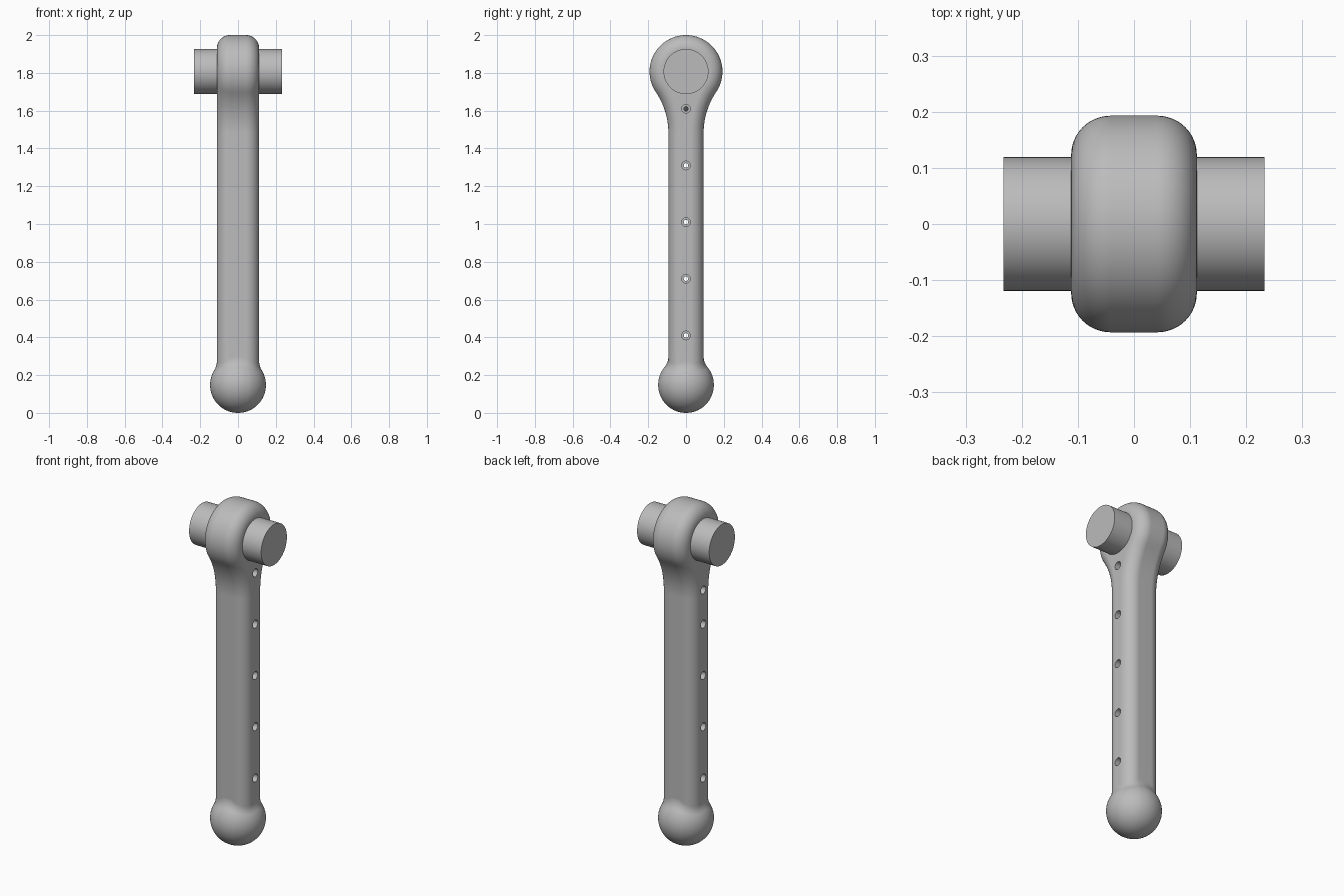
import bpy, bmesh
from math import sin, cos, pi, sqrt, atan2, hypot

cube = bpy.data.objects.get("Cube")
if cube:
    bpy.data.objects.remove(cube, do_unlink=True)

HALF_X, HALF_Y, EDGE = 0.112, 0.093, 0.07      # stem half sizes, edge rounding
HEAD_Z, HEAD_R, NECK_R = 1.807, 0.193, 0.39    # head disc and its neck fillet
BALL_R, COLLAR_R, SEAM_Z = 0.148, 0.09, 0.35   # ball, its fillet, joint height
PIN_R, PIN_X = 0.119, 0.233

grey = bpy.data.materials.new("plain grey")
grey.use_nodes = True
grey.diffuse_color = (0.5, 0.5, 0.5, 1)
grey.node_tree.nodes["Principled BSDF"].inputs["Base Color"].default_value = (0.5, 0.5, 0.5, 1)


def span(a, b, n):
    return [a + (b - a) * i / n for i in range(n + 1)]


def loft(name, rings, cap_start=True, cap_end=True):
    """Skin a list of closed rings with equal point counts."""
    bm = bmesh.new()
    loops = [[bm.verts.new(p) for p in ring] for ring in rings]
    n = len(loops[0])
    for a, b in zip(loops, loops[1:]):
        for i in range(n):
            j = (i + 1) % n
            bm.faces.new((a[i], a[j], b[j], b[i]))
    if cap_start:
        bm.faces.new(loops[0][::-1])
    if cap_end:
        bm.faces.new(loops[-1])
    bmesh.ops.remove_doubles(bm, verts=bm.verts, dist=1e-5)
    bmesh.ops.recalc_face_normals(bm, faces=bm.faces)
    mesh = bpy.data.meshes.new(name)
    bm.to_mesh(mesh)
    bm.free()
    mesh.materials.append(grey)
    obj = bpy.data.objects.new(name, mesh)
    bpy.context.collection.objects.link(obj)
    return obj


def activate(obj):
    bpy.ops.object.select_all(action='DESELECT')
    obj.select_set(True)
    bpy.context.view_layer.objects.active = obj


def smooth(obj):
    activate(obj)
    bpy.ops.object.shade_smooth_by_angle(angle=0.6)
    obj.modifiers.new("Weighted normals", 'WEIGHTED_NORMAL').keep_sharp = True


def circle(x, r, z, n):
    return [(x, r * cos(2 * pi * i / n), z + r * sin(2 * pi * i / n)) for i in range(n)]


# Arm: stem and round head, one outline inset towards both sides
def outline(x, inset):
    neck_y = HALF_Y + NECK_R
    drop = sqrt((HEAD_R + NECK_R) ** 2 - neck_y ** 2)
    tilt = atan2(drop, neck_y)
    side = [(HALF_Y - inset, SEAM_Z)]
    r = NECK_R + inset
    side += [(neck_y + r * cos(a), HEAD_Z - drop + r * sin(a)) for a in span(pi, pi - tilt, 14)]
    r = HEAD_R - inset
    side += [(r * cos(a), HEAD_Z + r * sin(a)) for a in span(-tilt, pi / 2, 28)[1:]]
    side += [(-y, z) for y, z in side[-2::-1]]
    return [(x, y, z) for y, z in side]


half = [(HALF_X - EDGE + EDGE * sin(t), EDGE * (1 - cos(t))) for t in span(0, pi / 2, 12)]
layers = [(-x, d) for x, d in reversed(half)] + half
arm = loft("arm", [outline(x, d) for x, d in layers])

# Stepped cross holes; the topmost runs at a slant
for z_left, z_right in [(0.41, 0.41), (0.71, 0.71), (1.01, 1.01), (1.31, 1.31), (1.61, 1.51)]:
    wide, narrow = 0.023, 0.012
    steps = [(0.13, wide, z_left), (0.07, wide, z_left), (0.07, narrow, z_left),
             (-0.07, narrow, z_right), (-0.07, wide, z_right), (-0.13, wide, z_right)]
    cutter = loft("hole_cutter", [circle(x, r, z, 24) for x, r, z in steps])
    cutter.hide_render = True
    activate(arm)
    cut = arm.modifiers.new("Hole", 'BOOLEAN')
    cut.operation, cut.solver, cut.object = 'DIFFERENCE', 'EXACT', cutter
    bpy.ops.object.modifier_apply(modifier=cut.name)
    bpy.data.objects.remove(cutter, do_unlink=True)
smooth(arm)


# Ball end: stem section flowing through a fillet into a sphere
def section():
    pts = []
    for k, (sx, sy) in enumerate([(1, 1), (-1, 1), (-1, -1), (1, -1)]):
        corner = [(sx * (HALF_X - EDGE) + EDGE * cos(a), sy * (HALF_Y - EDGE) + EDGE * sin(a))
                  for a in span(k * pi / 2, (k + 1) * pi / 2, 12)]
        pts += corner
        # Extra points along the flat that follows this corner
        ex, ey = corner[-1]
        fx, fy = (-ex, ey) if k % 2 == 0 else (ex, -ey)
        pts += [(ex + (fx - ex) * f, ey + (fy - ey) * f) for f in span(0, 1, 5)[1:-1]]
    return pts


def column(px, py):
    rp = hypot(px, py)
    rise = sqrt((BALL_R + COLLAR_R) ** 2 - (rp + COLLAR_R) ** 2)
    tilt = atan2(rise, rp + COLLAR_R)
    path = [(rp, SEAM_Z)]
    path += [(rp + COLLAR_R + COLLAR_R * cos(a), BALL_R + rise + COLLAR_R * sin(a))
             for a in span(pi, pi + tilt, 10)]
    path += [(BALL_R * cos(a), BALL_R + BALL_R * sin(a)) for a in span(tilt, -pi / 2, 28)[1:]]
    return [(px / rp * r, py / rp * r, z) for r, z in path]


rings = list(zip(*[column(x, y) for x, y in section()]))
smooth(loft("ball_end", rings, False, False))

# Cross pin stubs on both sides of the head
for side, sign in (("left", 1), ("right", -1)):
    pin = loft("pin_" + side, [circle(sign * x, PIN_R, HEAD_Z, 64) for x in (HALF_X - 0.01, PIN_X)])
    smooth(pin)
